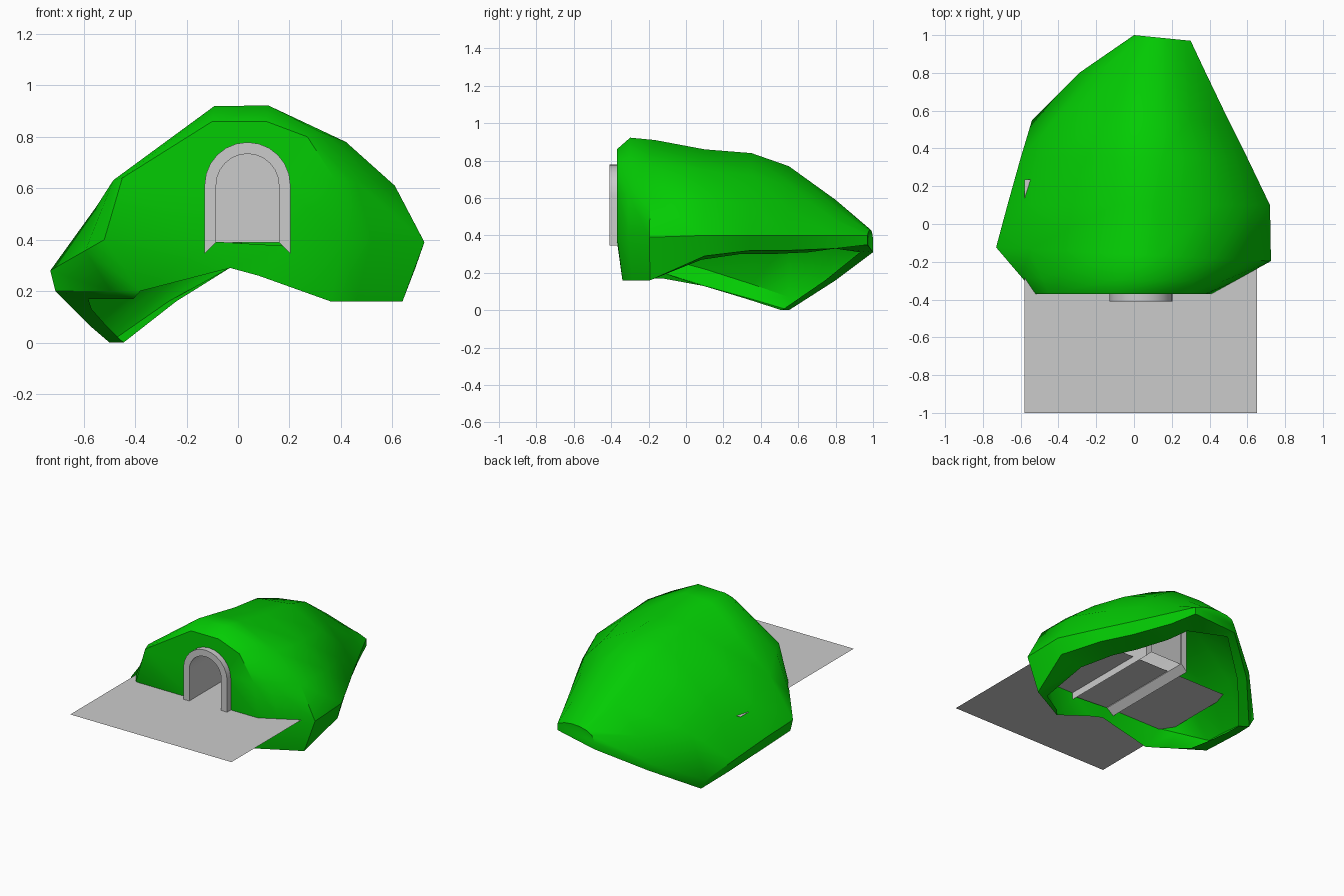
import bpy, bmesh, math

old = bpy.data.objects.get("Cube")
if old:
    bpy.data.objects.remove(old, do_unlink=True)


def material(name, colour):
    mat = bpy.data.materials.new(name)
    mat.use_nodes = True
    mat.diffuse_color = colour
    mat.node_tree.nodes["Principled BSDF"].inputs["Base Color"].default_value = colour
    return mat


grass = material("grass green", (0.001, 0.6, 0.001, 1))
stone = material("stone grey", (0.6, 0.6, 0.6, 1))


def make_object(name, bm, mat, angle=None):
    mesh = bpy.data.meshes.new(name)
    bmesh.ops.recalc_face_normals(bm, faces=bm.faces)
    bm.to_mesh(mesh)
    bm.free()
    mesh.materials.append(mat)
    obj = bpy.data.objects.new(name, mesh)
    bpy.context.collection.objects.link(obj)
    if angle:
        bpy.ops.object.select_all(action="DESELECT")
        obj.select_set(True)
        bpy.context.view_layer.objects.active = obj
        bpy.ops.object.shade_smooth_by_angle(angle=math.radians(angle))
    return obj


def arch_points(radius, bottom_left, bottom_right, steps=12):
    """Round-topped doorway outline as (x, z), from left foot to right foot."""
    centre, spring = 0.037, 0.612
    points = [(centre - radius, bottom_left)]
    for i in range(steps + 1):
        a = math.pi * (1 - i / steps)
        points.append((centre + radius * math.cos(a), spring + radius * math.sin(a)))
    points.append((centre + radius, bottom_right))
    return points


def bridge(bm, row_a, row_b):
    for i in range(len(row_a) - 1):
        bm.faces.new((row_a[i], row_a[i + 1], row_b[i + 1], row_b[i]))


# Hill: cross-sections from front to back, each running from left foot to right foot
FRONT = -0.37
sections = {
    FRONT: [(-.38, .2), (-.52, .4), (-.45, .64), (-.1, .86), (.11, .86),
            (.27, .8), (.38, .63), (.41, .4), (.36, .16)],
    -.16: [(-.71, .2), (-.73, .28), (-.55, .53), (-.08, .9), (.13, .91),
           (.42, .78), (.61, .61), (.725, .39), (.64, .16)],
    .1: [(-.64, .13), (-.67, .22), (-.57, .44), (-.1, .84), (.14, .86),
         (.42, .75), (.61, .6), (.72, .4), (.69, .29)],
    .35: [(-.57, .06), (-.6, .14), (-.5, .42), (-.1, .81), (.15, .84),
          (.38, .72), (.53, .56), (.6, .4), (.57, .32)],
    .55: [(-.5, 0), (-.54, .07), (-.42, .36), (-.08, .74), (.13, .77),
          (.29, .67), (.42, .54), (.5, .4), (.47, .32)],
    .8: [(-.27, .16), (-.29, .21), (-.2, .38), (-.03, .56), (.12, .59),
         (.22, .55), (.31, .48), (.38, .4), (.36, .33)],
    1: [(0, .31), (0, .36), (.02, .4), (.06, .42), (.12, .43),
        (.18, .43), (.24, .42), (.3, .4), (.3, .35)],
}
skews = {-.16: .05, 1: .1}

bm = bmesh.new()
rows = []
for y, points in sections.items():
    skew = skews.get(y, 0)
    rows.append([bm.verts.new((x, y - skew * x, z)) for x, z in points])
for v in rows[0]:
    if v.co.z < 0.25:
        v.co.y += 0.03

# Extra row rounding the brow above the front wall
brow = [bm.verts.new(a.co.lerp(b.co, 0.35)) for a, b in zip(rows[0], rows[1])]
for i, lift in ((2, .03), (3, .045), (4, .045), (5, .025)):
    brow[i].co.z += lift
rows.insert(1, brow)

for a, b in zip(rows, rows[1:]):
    bridge(bm, a, b)
bm.faces.new(rows[-1])

# Rim turned inwards along both feet: (x scale, y scale, rise) at the front and rear
left_rim = ((0.82, 1, -0.03), (0.89, 0.93, 0))
right_rim = ((0.88, 1, 0), (0.74, 0.82, -0.02))
rims = []
for side, (front, rear) in ((0, left_rim), (-1, right_rim)):
    feet = [row[side] for row in rows]
    inner = [feet[0]]
    for v in feet[1:]:
        sx, sy, rise = front if v.co.y < 0 else rear
        inner.append(bm.verts.new((v.co.x * sx, v.co.y * sy, v.co.z + rise)))
    bm.faces.new((feet[0], feet[1], inner[1]))
    bridge(bm, feet[1:], inner[1:])
    rims.append(inner)
bm.faces.new((rows[-1][0], rows[-1][-1], rims[1][-1], rims[0][-1]))

# Front wall of the hill with an arched opening
low = [bm.verts.new((x, FRONT + 0.02, z)) for x, z in ((.08, .26), (-.03, .29))]
outline = rows[0] + low
hole = [bm.verts.new((x, FRONT, z)) for x, z in arch_points(0.14, 0.393, 0.376)]
edges = []
for loop in (outline, hole):
    for a, b in zip(loop, loop[1:] + loop[:1]):
        edges.append(bm.edges.get((a, b)) or bm.edges.new((a, b)))
bmesh.ops.triangle_fill(bm, use_beauty=True, use_dissolve=False,
                        edges=edges, normal=(0, -1, 0))
make_object("hill", bm, grass, 40)

# Stone tunnel: arched shell with slanted feet
bm = bmesh.new()
MOUTH, END = -0.41, 0.37
outer = arch_points(0.167, 0.345, 0.345)
inner = arch_points(0.122, 0.39, 0.39)
loops = [[bm.verts.new((x, y, z)) for x, z in pts]
         for pts, y in ((outer, MOUTH), (outer, END), (inner, END), (inner, MOUTH))]
for a, b in zip(loops, loops[1:] + loops[:1]):
    bridge(bm, a, b)
for i in (0, -1):
    bm.faces.new([loop[i] for loop in loops])
make_object("tunnel_arch", bm, stone, 35)

# Wall closing the far end of the tunnel
bm = bmesh.new()
bm.faces.new([bm.verts.new((x, END - 0.01, z)) for x, z in inner])
make_object("tunnel_back_wall", bm, stone)

# Flat paved ground running into the hill
bm = bmesh.new()
bm.faces.new([bm.verts.new((x, y, 0.395)) for x, y in
              ((-.58, -1), (.65, -1), (.65, .235), (-.58, .235))])
make_object("ground_slab", bm, stone)
